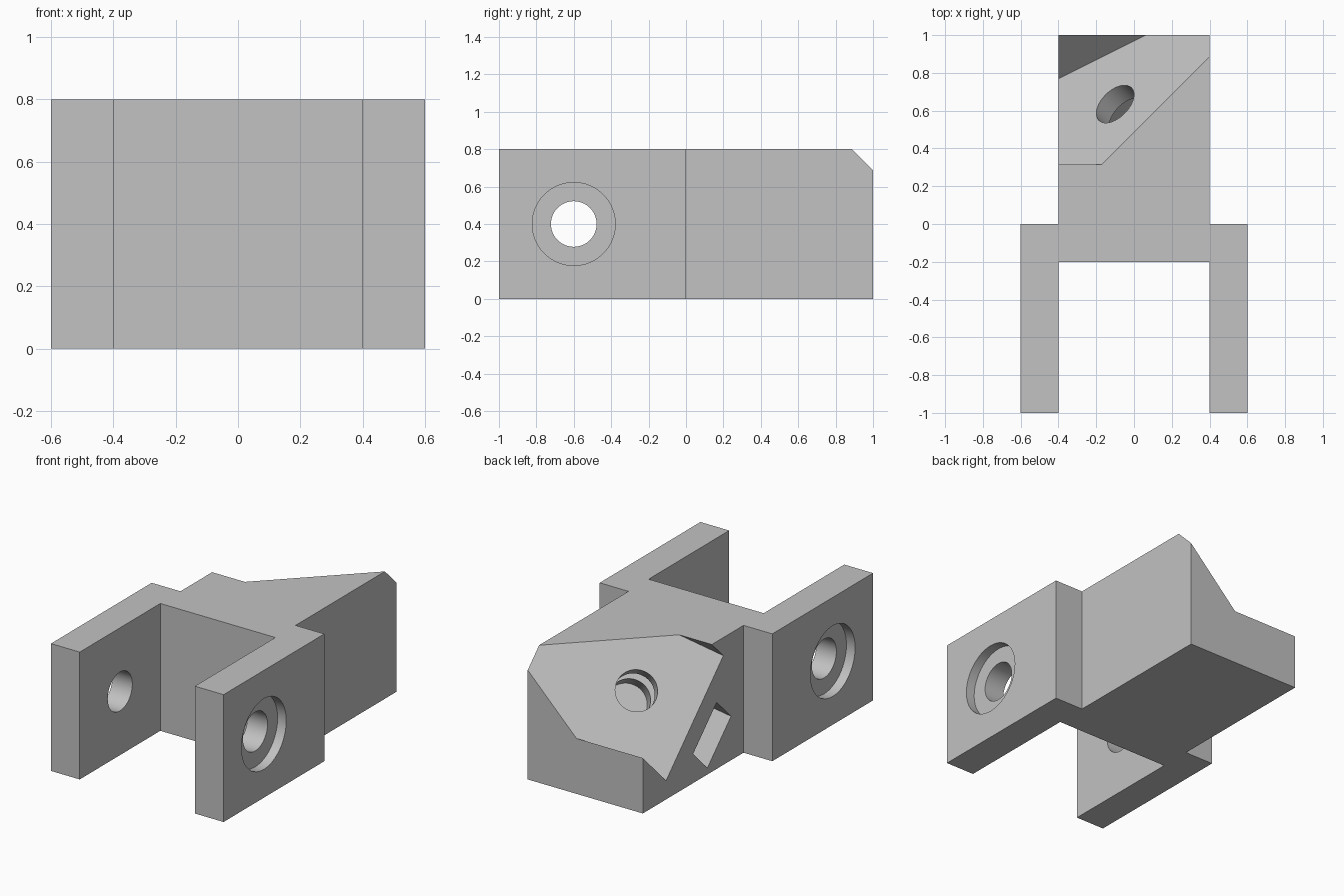
import bpy, bmesh, math
from mathutils import Matrix, Vector

if "Cube" in bpy.data.objects:
    bpy.data.objects.remove(bpy.data.objects["Cube"])

grey = bpy.data.materials.new("plain grey")
grey.diffuse_color = (0.54, 0.54, 0.54, 1)
grey.use_nodes = True
grey.node_tree.nodes["Principled BSDF"].inputs["Base Color"].default_value = grey.diffuse_color

# Tilted frame of the sloped seat: u along the nut slot, w across, n outward
u = Vector((2, 1, 1)).normalized()
w = Vector((0, 1, -1)).normalized()
n = Vector((-1, 1, 1)).normalized()
SEAT = Matrix((u, w, n)).transposed().to_4x4()
SEAT.translation = (-0.10, 0.635, 0.552)
SIDE = Matrix.Translation((0, -0.6, 0.4)) @ Matrix.Rotation(math.pi / 2, 4, 'Y')


def add_object(name, bm):
    bmesh.ops.recalc_face_normals(bm, faces=bm.faces)
    mesh = bpy.data.meshes.new(name)
    bm.to_mesh(mesh)
    bm.free()
    mesh.materials.append(grey)
    ob = bpy.data.objects.new(name, mesh)
    bpy.context.collection.objects.link(ob)
    return ob


def box(name, lo, hi, frame):
    bm = bmesh.new()
    bmesh.ops.create_cube(bm, size=1)
    for v in bm.verts:
        v.co = frame @ Vector([(a + b) / 2 + c * (b - a) for a, b, c in zip(lo, hi, v.co)])
    return add_object(name, bm)


def rod(name, radius, z0, z1, frame):
    bm = bmesh.new()
    bmesh.ops.create_cone(bm, cap_ends=True, segments=64, radius1=radius, radius2=radius,
                          depth=z1 - z0,
                          matrix=frame @ Matrix.Translation((0, 0, (z0 + z1) / 2)))
    return add_object(name, bm)


# Forked block: one plan outline, mirrored in x and extruded upward
half = [(0.4, 1), (0.4, 0), (0.6, 0), (0.6, -1), (0.4, -1), (0.4, -0.2)]
outline = half + [(-x, y) for x, y in reversed(half)]
bm = bmesh.new()
base = bm.faces.new([bm.verts.new((x, y, 0)) for x, y in outline])
top = bmesh.ops.extrude_face_region(bm, geom=[base])
bmesh.ops.translate(bm, vec=(0, 0, 0.8),
                    verts=[g for g in top["geom"] if isinstance(g, bmesh.types.BMVert)])
block = add_object("forked_block", bm)

cutters = [
    # Sloped seat, screw hole and side-entry nut slot
    box("seat_cutter", (-2, -0.402, 0), (2, 0.402, 2), SEAT),
    rod("screw_hole_cutter", 0.122, -0.42, 0.3, SEAT),
    box("nut_slot_cutter", (-0.7, -0.166, -0.281), (0.19, 0.166, -0.117), SEAT),
    # Pivot hole through both arms, with a counterbore on each outer side
    rod("pivot_hole_cutter", 0.122, -1, 1, SIDE),
    rod("right_counterbore_cutter", 0.222, 0.54, 0.8, SIDE),
    rod("left_counterbore_cutter", 0.222, -0.8, -0.54, SIDE),
]

bpy.context.view_layer.objects.active = block
block.select_set(True)
for cutter in cutters:
    cutter.hide_render = True
    mod = block.modifiers.new(cutter.name, 'BOOLEAN')
    mod.operation = 'DIFFERENCE'
    mod.solver = 'EXACT'
    mod.object = cutter
    bpy.ops.object.modifier_apply(modifier=mod.name)
for cutter in cutters:
    bpy.data.objects.remove(cutter)

# Smooth hole walls, crisp edges
bpy.ops.object.shade_smooth_by_angle(angle=math.radians(30))
